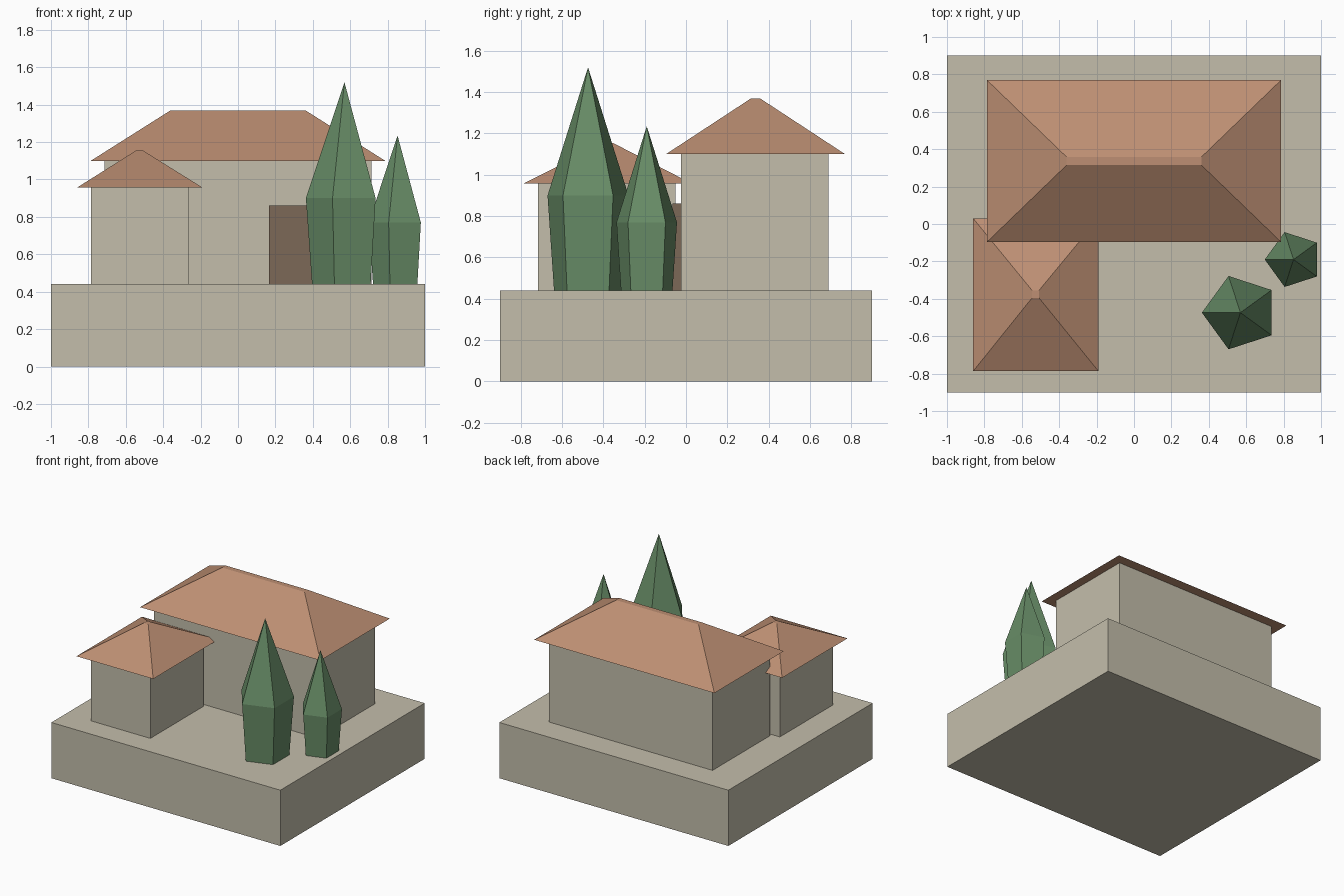
import bpy
import bmesh
import math

if "Cube" in bpy.data.objects:
    bpy.data.objects.remove(bpy.data.objects["Cube"])


def srgb(r, g, b):
    return tuple((c / 255 / 12.92) if c < 10 else ((c / 255 + 0.055) / 1.055) ** 2.4
                 for c in (r, g, b)) + (1.0,)


def material(name, rgb):
    m = bpy.data.materials.new(name)
    m.diffuse_color = srgb(*rgb)
    m.use_nodes = True
    m.node_tree.nodes["Principled BSDF"].inputs["Base Color"].default_value = m.diffuse_color
    return m


STONE = material("pale stone", (196, 190, 171))
TILE = material("terracotta tile", (189, 143, 115))
WOOD = material("dark wood", (124, 104, 87))
LEAF = material("cypress green", (104, 141, 103))


def loft(name, rings, mat):
    """Closed flat-faced solid through rings of equal size; a one-point ring is a tip."""
    bm = bmesh.new()
    rows = [[bm.verts.new(p) for p in ring] for ring in rings]
    n = len(rows[0])
    for low, high in zip(rows, rows[1:]):
        for i in range(n):
            j = (i + 1) % n
            if len(high) == 1:
                bm.faces.new((low[i], low[j], high[0]))
            else:
                bm.faces.new((low[i], low[j], high[j], high[i]))
    bm.faces.new(rows[0][::-1])
    if len(rows[-1]) > 1:
        bm.faces.new(rows[-1])
    bmesh.ops.recalc_face_normals(bm, faces=bm.faces)
    mesh = bpy.data.meshes.new(name)
    bm.to_mesh(mesh)
    bm.free()
    mesh.materials.append(mat)
    obj = bpy.data.objects.new(name, mesh)
    bpy.context.collection.objects.link(obj)
    return obj


def rect(x0, x1, y0, y1, z):
    return [(x0, y0, z), (x1, y0, z), (x1, y1, z), (x0, y1, z)]


def box(name, x0, x1, y0, y1, z0, z1, mat):
    return loft(name, [rect(x0, x1, y0, y1, z0), rect(x0, x1, y0, y1, z1)], mat)


def hip_roof(name, eaves, ridge, z0, z1):
    return loft(name, [rect(*eaves, z0), rect(*ridge, z1)], TILE)


def cypress(name, x, y, foot_r, wide_r, z_foot, z_wide, z_tip):
    def ring(r, z):
        angles = [math.pi + math.tau * i / 5 for i in range(5)]
        return [(x + r * math.cos(a), y + r * math.sin(a), z) for a in angles]
    return loft(name, [ring(foot_r, z_foot), ring(wide_r, z_wide), [(x, y, z_tip)]], LEAF)


GROUND = 0.44

# Terrace block
box("terrace", -1, 1, -0.9, 0.9, 0, GROUND, STONE)

# Main house
box("main_house_walls", -0.715, 0.715, -0.025, 0.69, GROUND, 1.10, STONE)
hip_roof("main_house_roof", (-0.787, 0.787, -0.097, 0.77), (-0.36, 0.36, 0.315, 0.358), 1.10, 1.37)
box("front_door", 0.165, 0.435, -0.065, -0.015, GROUND, 0.86, WOOD)

# Side wing
box("wing_walls", -0.785, -0.265, -0.715, -0.05, GROUND, 0.957, STONE)
hip_roof("wing_roof", (-0.86, -0.19, -0.787, 0.03), (-0.545, -0.508, -0.395, -0.355), 0.957, 1.155)

# Trees
cypress("tall_tree", 0.569, -0.474, 0.173, 0.206, GROUND, 0.90, 1.52)
cypress("short_tree", 0.853, -0.19, 0.131, 0.154, GROUND, 0.77, 1.235)
